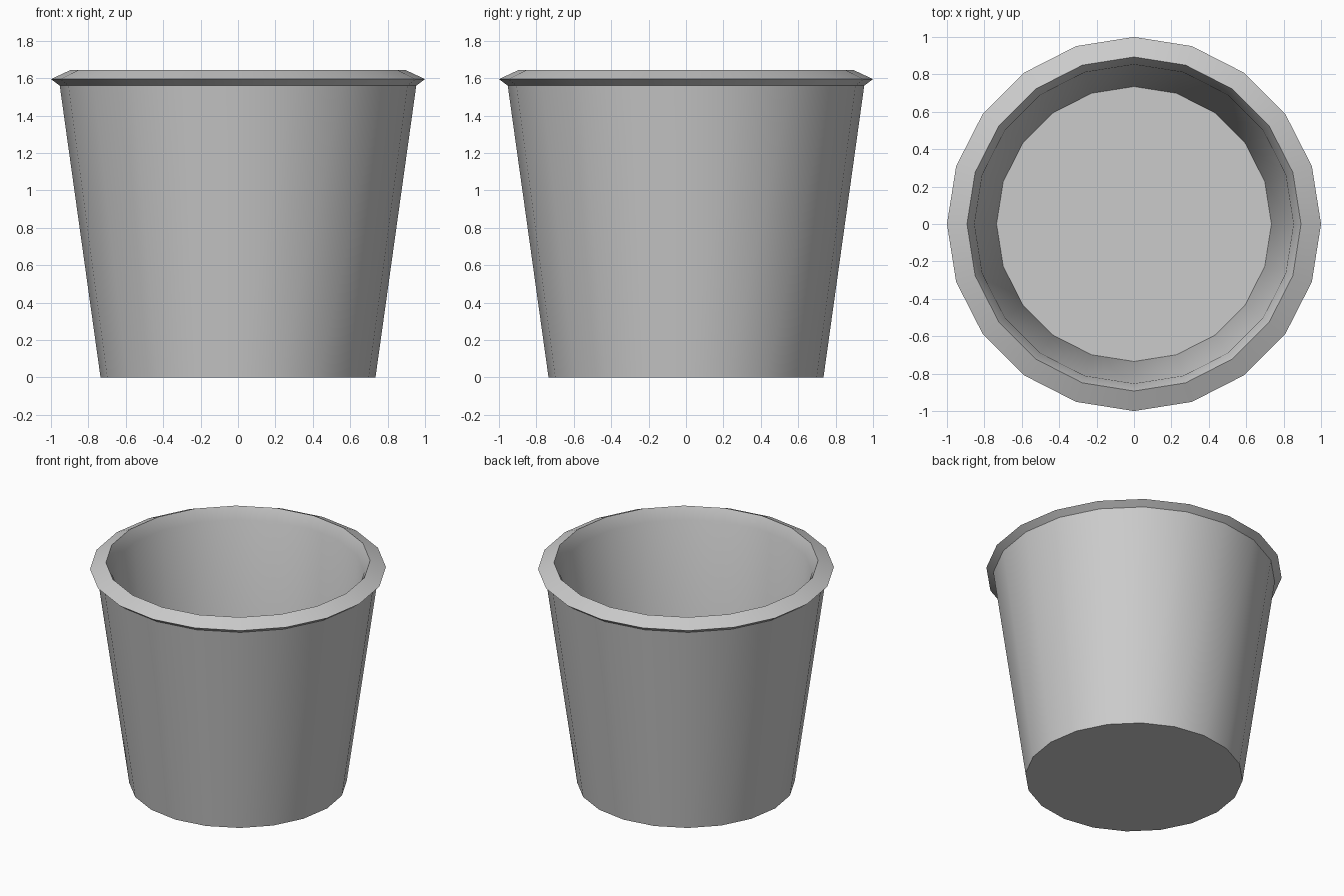
import bpy, bmesh
from math import cos, sin, tau, radians

if "Cube" in bpy.data.objects:
    bpy.data.objects.remove(bpy.data.objects["Cube"])

SIDES = 20
# (radius, z): outer base, outer wall, rim lip, inner wall, inner floor
PROFILE = [(0.735, 0.0), (0.953, 1.56), (1.0, 1.595), (0.893, 1.645),
           (0.853, 1.56), (0.735, 0.01)]

bm = bmesh.new()
rings = [[bm.verts.new((r * cos(tau * i / SIDES), r * sin(tau * i / SIDES), z))
          for i in range(SIDES)] for r, z in PROFILE]

# Walls and rim
for a, b in zip(rings, rings[1:]):
    for i in range(SIDES):
        j = (i + 1) % SIDES
        bm.faces.new((a[i], a[j], b[j], b[i]))

# Underside and inner floor
bm.faces.new(rings[0][::-1])
bm.faces.new(rings[-1])

mesh = bpy.data.meshes.new("pot")
bm.to_mesh(mesh)
bm.free()
pot = bpy.data.objects.new("pot", mesh)
bpy.context.collection.objects.link(pot)

# Smooth walls, crisp rim and base
bpy.context.view_layer.objects.active = pot
pot.select_set(True)
bpy.ops.object.shade_smooth_by_angle(angle=radians(40))
